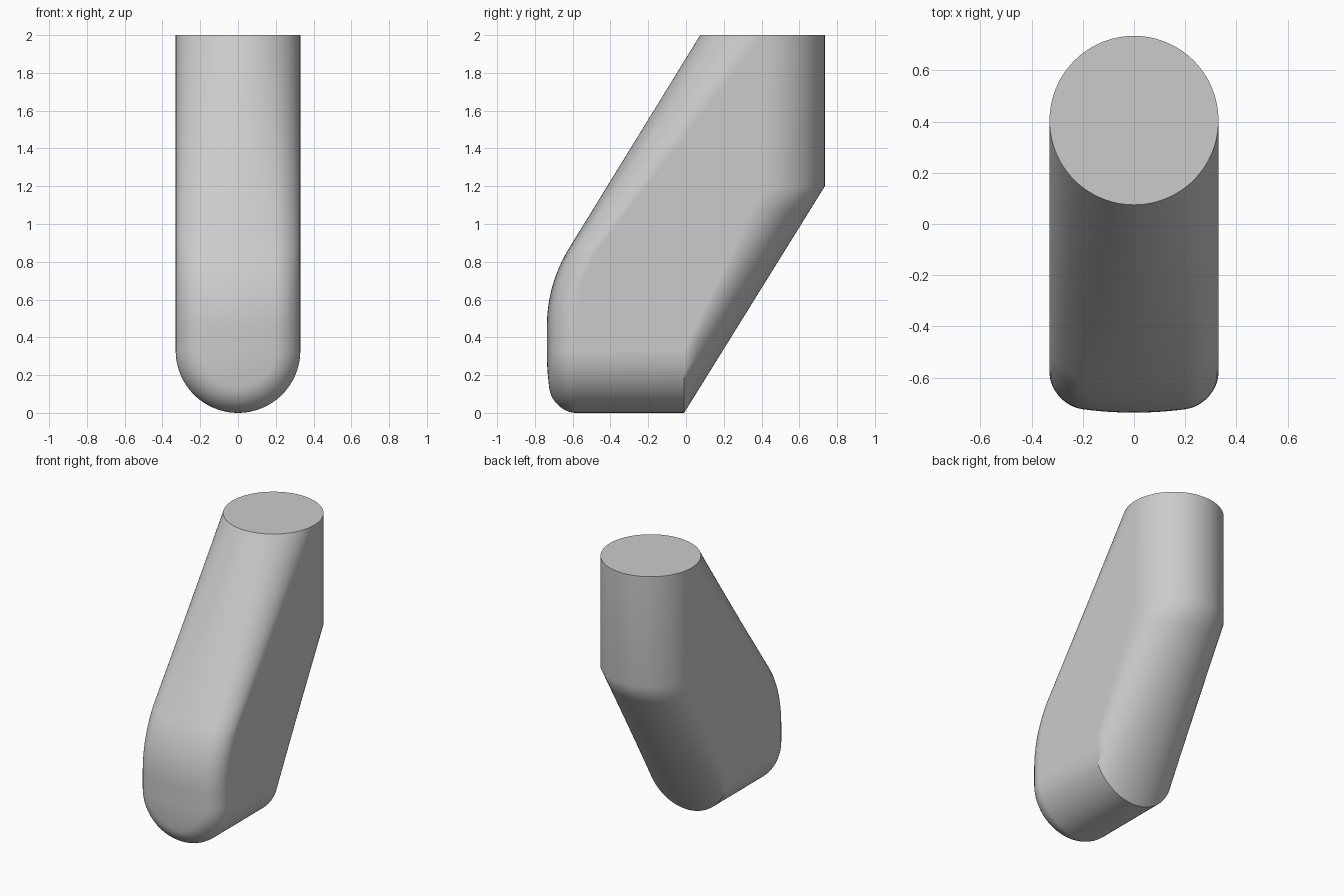
import bpy
import bmesh
from math import sin, cos, pi, sqrt
from mathutils import Vector

cube = bpy.data.objects.get("Cube")
if cube:
    bpy.data.objects.remove(cube)

R = 0.33         # half width, and radius of the top and the underside
TOP_Y = 0.405    # centre of the round top
HEEL_Y = -0.01   # where the rounded underside ends
KNEE_Z = 1.2     # where the vertical back meets the slope
N = 48           # segments across the width

grey = bpy.data.materials.new("plain_grey")
grey.use_nodes = True
colour = (0.6, 0.6, 0.6, 1)
grey.diffuse_color = colour
grey.node_tree.nodes["Principled BSDF"].inputs["Base Color"].default_value = colour

angles = [-pi / 2 + pi * i / N for i in range(N + 1)]


def round_depth(x):
    return R - sqrt(max(0, R * R - x * x))


def nose_depth(x):
    """Slightly bulged face with rounded edges."""
    edge = min(1, max(0, (abs(x) - 0.2) / (R - 0.2)))
    return 0.036 * (x / R) ** 2 + 0.12 * (1 - sqrt(1 - edge * edge))


bm = bmesh.new()


def skin(rows):
    """Join neighbouring rows of points with quads."""
    grid = [[bm.verts.new(p) for p in row] for row in rows]
    for a, b in zip(grid, grid[1:]):
        for i in range(len(a) - 1):
            bm.faces.new((a[i], a[i + 1], b[i + 1], b[i]))


def cap(points):
    bm.faces.new([bm.verts.new(p) for p in points])


# Front: round at the top, flattening towards the nose
centre = []
for i in range(13):
    t = i / 12
    centre.append((0.075 - 0.695 * t, 2 - 1.13 * t, t))
a, b, c = Vector((-0.62, 0.87)), Vector((-0.737, 0.68)), Vector((-0.737, 0.45))
for i in range(1, 13):
    t = i / 12
    p = a * (1 - t) ** 2 + b * 2 * t * (1 - t) + c * t * t
    centre.append((p.x, p.y, 1))
centre.append((c.x, R, 1))

front = [[(R * sin(g), y + (1 - t) * round_depth(R * sin(g)) + t * nose_depth(R * sin(g)), z)
          for g in angles] for y, z, t in centre]
skin(front)

# Nose and underside: half profile turned about the lengthwise axis
profile = [(R * sin(g), c.x + nose_depth(R * sin(g))) for g in angles[N // 2:]]
profile.append((R, HEEL_Y))
skin([[(rho * cos(g + pi / 2), y, R - rho * sin(g + pi / 2)) for rho, y in profile]
      for g in angles])

# Back: vertical half cylinder, then a slope running down to the underside
top_arc = [Vector((R * sin(g), TOP_Y + R * cos(g), 2)) for g in angles]
knee_arc = [Vector((p.x, p.y, KNEE_Z)) for p in top_arc]
heel_arc = [Vector((R * sin(g), HEEL_Y, R - R * cos(g))) for g in angles]
skin([top_arc] + [[k.lerp(h, i / 8) for k, h in zip(knee_arc, heel_arc)] for i in range(9)])

# Flat sides and flat top
for end, s in ((0, -1), (-1, 1)):
    slope = [knee_arc[end].lerp(heel_arc[end], i / 8) for i in range(9)]
    cap([row[end] for row in front] + slope[::-1])
cap(front[0] + [tuple(p) for p in top_arc[-2:0:-1]])

bmesh.ops.remove_doubles(bm, verts=bm.verts, dist=0.0005)
bmesh.ops.recalc_face_normals(bm, faces=bm.faces)

mesh = bpy.data.meshes.new("angled_body")
bm.to_mesh(mesh)
bm.free()
mesh.materials.append(grey)
body = bpy.data.objects.new("angled_body", mesh)
bpy.context.collection.objects.link(body)

# Smooth shading with sharp top rim and heel
bpy.ops.object.select_all(action="DESELECT")
body.select_set(True)
bpy.context.view_layer.objects.active = body
bpy.ops.object.shade_smooth_by_angle(angle=0.6)
weighted = body.modifiers.new("even_shading", "WEIGHTED_NORMAL")
weighted.keep_sharp = True
